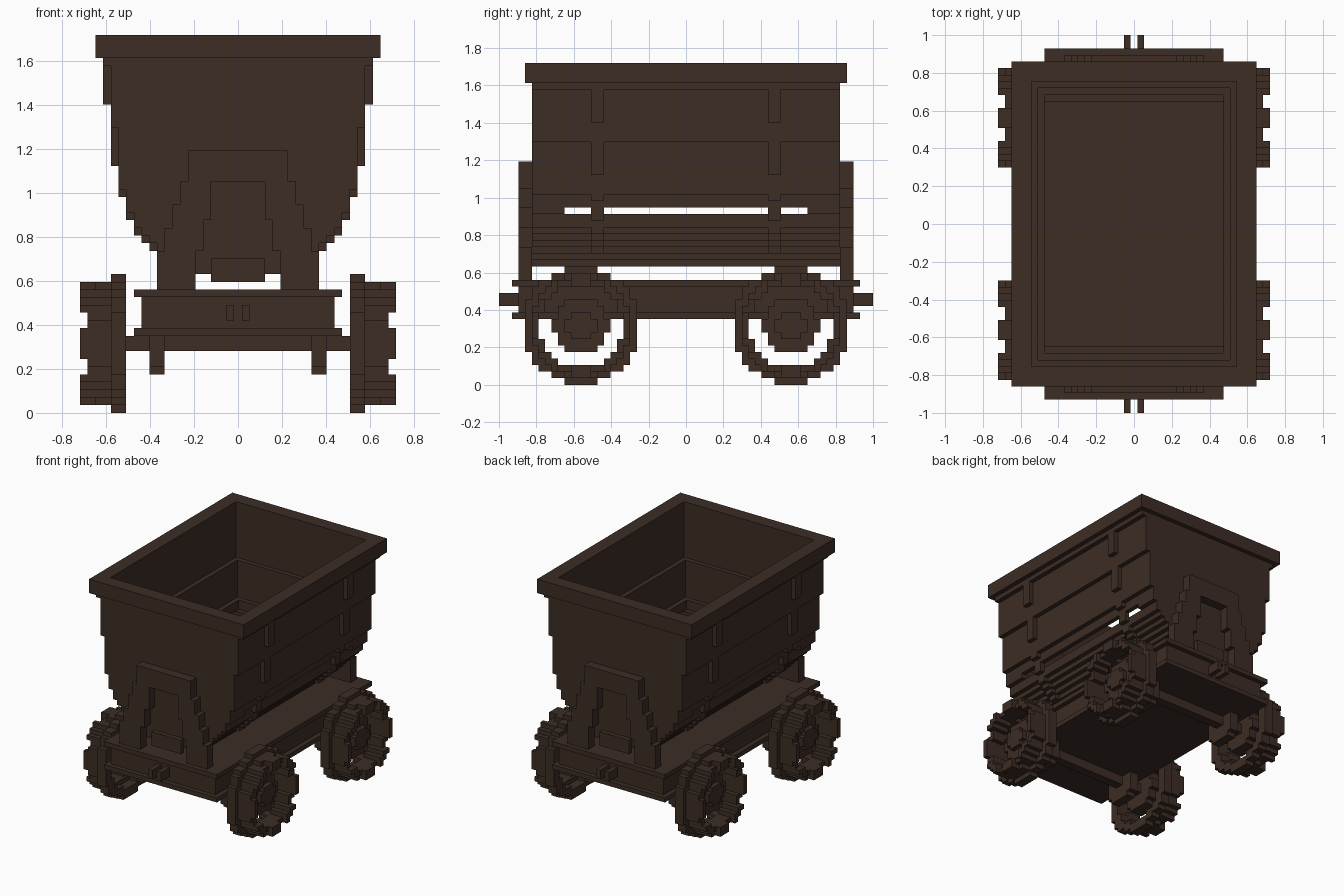
import bpy, bmesh, math

if "Cube" in bpy.data.objects:
    bpy.data.objects.remove(bpy.data.objects["Cube"])

P = 2 / 57  # size of one block

mat = bpy.data.materials.new("dark_brown")
mat.diffuse_color = (0.045, 0.026, 0.018, 1)
mat.use_nodes = True
mat.node_tree.nodes["Principled BSDF"].inputs["Base Color"].default_value = mat.diffuse_color


def box(bm, x0, x1, y0, y1, z0, z1):
    v = [bm.verts.new((x * P, y * P, z * P)) for x in (x0, x1) for y in (y0, y1) for z in (z0, z1)]
    for f in ((0, 1, 3, 2), (4, 6, 7, 5), (0, 4, 5, 1), (2, 3, 7, 6), (0, 2, 6, 4), (1, 5, 7, 3)):
        bm.faces.new([v[i] for i in f])


def mirrored(bm, x0, x1, y0, y1, z0, z1, mx=True, my=True):
    for sx in ((1, -1) if mx else (1,)):
        for sy in ((1, -1) if my else (1,)):
            xs = sorted((sx * x0, sx * x1))
            ys = sorted((sy * y0, sy * y1))
            box(bm, *xs, *ys, z0, z1)


def finish(bm, name):
    bmesh.ops.recalc_face_normals(bm, faces=bm.faces)
    me = bpy.data.meshes.new(name)
    bm.to_mesh(me)
    bm.free()
    me.materials.append(mat)
    ob = bpy.data.objects.new(name, me)
    bpy.context.collection.objects.link(ob)
    return ob


def frame(bm, xo, yo, xi, yi, z0, z1):
    mirrored(bm, xi, xo, -yo, yo, z0, z1, my=False)
    mirrored(bm, -xi, xi, yi, yo, z0, z1, mx=False)


# Tub walls: stepped tiers (z0, z1, outer x, inner x, inner y)
bm = bmesh.new()
for z0, z1, xo, xi, yi in ((37, 46, 16.5, 15.5, 21.5), (29, 37, 15.5, 14.5, 20.5),
                           (27, 29, 14.5, 13.5, 19.5)):
    frame(bm, xo, 23.5, xi, yi, z0, z1)
mirrored(bm, -14.5, 14.5, 18.5, 23.5, 26, 27, mx=False)  # ends beside the side slot
finish(bm, "tub_walls")

# Tub hull: stepped solid bottom
HULL = ((18, 19, 7.5), (19, 20, 8.5), (20, 21, 9.5), (21, 22, 10.5),
        (22, 23, 11.5), (23, 24, 12.5), (24, 26, 13.5))
bm = bmesh.new()
for z0, z1, w in HULL:
    box(bm, -w, w, -23.5, 23.5, z0, z1)
finish(bm, "tub_bottom")

# Rim with lower lip
bm = bmesh.new()
frame(bm, 18.5, 24.5, 15.5, 21.5, 46, 49)
frame(bm, 17.5, 23.5, 16.5, 22.5, 45, 46)
finish(bm, "tub_rim")

# Side straps following the steps
bm = bmesh.new()
for z0, z1, x0, x1 in ((40, 45, 16.5, 17.5), (32, 37, 15.5, 16.5), (28, 29, 14.5, 15.5),
                       (25, 28, 13.5, 14.5), (23, 25, 12.5, 13.5), (22, 23, 11.5, 12.5),
                       (21, 22, 10.5, 11.5), (20, 21, 9.5, 10.5)):
    mirrored(bm, x0, x1, 12.5, 14.5, z0, z1)
finish(bm, "side_straps")

# End brackets holding the tub
bm = bmesh.new()
mirrored(bm, -6.5, 6.5, 23.5, 25.5, 30, 34, mx=False)
for z0, z1, xi, xo in ((27, 30, 3.5, 7.5), (25, 27, 3.5, 8.5), (24, 25, 4.5, 8.5),
                       (21, 24, 4.5, 9.5), (16, 21, 5.5, 10.5)):
    mirrored(bm, xi, xo, 23.5, 25.5, z0, z1)
mirrored(bm, -3.5, 3.5, 23.5, 24.5, 17, 20, mx=False)
finish(bm, "end_brackets")

# Chassis: flanged frame
bm = bmesh.new()
box(bm, -13.5, 13.5, -26.5, 26.5, 15, 16)
box(bm, -12.5, 12.5, -25.5, 25.5, 11, 15)
box(bm, -13.5, 13.5, -26.5, 26.5, 10, 11)
finish(bm, "chassis")

# Couplers: two prongs at each end
bm = bmesh.new()
mirrored(bm, 0.5, 1.5, 25.5, 28.5, 12, 14)
finish(bm, "couplers")

# Axles and axle hangers
bm = bmesh.new()
mirrored(bm, -14.5, 14.5, 15, 17, 8, 10, mx=False)
mirrored(bm, 9.5, 11.5, 12.5, 19.5, 6, 10)
mirrored(bm, 9.5, 11.5, 13.5, 18.5, 5, 6)
finish(bm, "axles")


def block_disc(bm, x0, x1, cy, side, keep):
    # blocks in rows, merging runs along y
    for k in range(-9, 9):
        start = None
        for j in range(-10, 11):
            if keep(j, k + 0.5):
                start = j if start is None else start
            elif start is not None:
                xs = sorted((side * x0, side * x1))
                box(bm, *xs, cy + start - 0.5, cy + j - 0.5, 9 + k, 10 + k)
                start = None


def ring(r0, r1):
    return lambda y, z: r0 < math.hypot(y, z) <= r1


def teeth(y, z):
    return 6.4 < math.hypot(y, z) <= 7.7 and math.cos(8 * math.atan2(z, y)) > -0.3


# Wheels: flange, tread, toothed outer edge and hub
for side, sname in ((-1, "left"), (1, "right")):
    for cy, ename in ((-16, "front"), (16, "back")):
        bm = bmesh.new()
        block_disc(bm, 14.5, 16.5, cy, side, ring(6.9, 9.0))
        block_disc(bm, 16.5, 18.5, cy, side, ring(6.4, 7.8))
        block_disc(bm, 18.5, 19.5, cy, side, ring(6.4, 7.7))
        block_disc(bm, 19.5, 20.5, cy, side, teeth)
        block_disc(bm, 14.5, 17.5, cy, side, ring(-1, 4.2))
        block_disc(bm, 17.5, 18.5, cy, side, ring(-1, 2.3))
        finish(bm, f"{ename}_{sname}_wheel")
